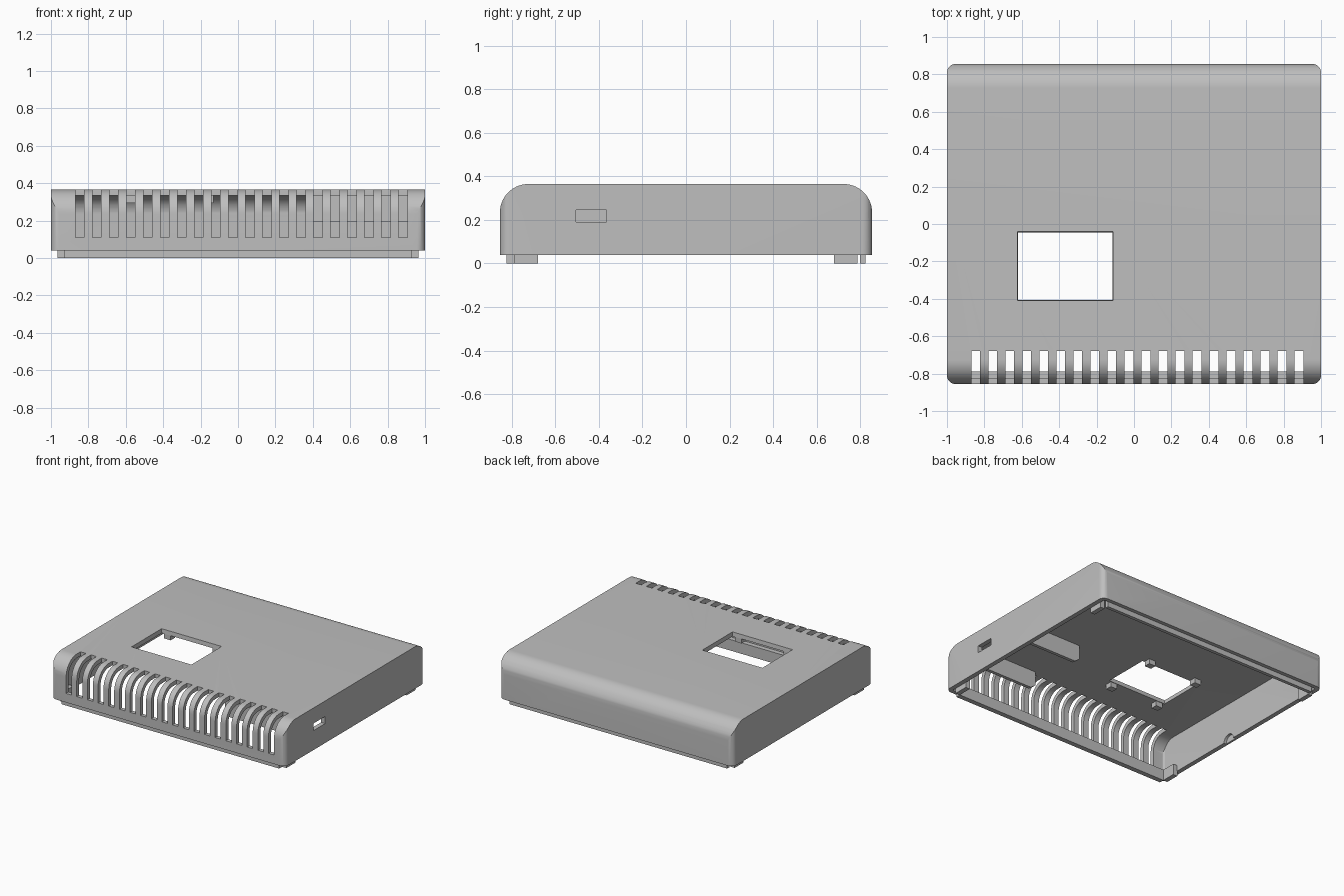
import bpy, bmesh, math
from mathutils import Matrix

cube = bpy.data.objects.get("Cube")
if cube:
    bpy.data.objects.remove(cube)

grey = bpy.data.materials.new("plain grey plastic")
grey.use_nodes = True
grey.diffuse_color = (0.52, 0.52, 0.52, 1)
grey.node_tree.nodes["Principled BSDF"].inputs["Base Color"].default_value = (0.52, 0.52, 0.52, 1)


def finish(name, bm):
    bmesh.ops.recalc_face_normals(bm, faces=bm.faces)
    mesh = bpy.data.meshes.new(name)
    bm.to_mesh(mesh)
    bm.free()
    mesh.materials.append(grey)
    ob = bpy.data.objects.new(name, mesh)
    bpy.context.collection.objects.link(ob)
    return ob


def add_box(bm, x, y, z):
    size = [b - a for a, b in (x, y, z)]
    mid = [(a + b) / 2 for a, b in (x, y, z)]
    bmesh.ops.create_cube(bm, size=1, matrix=Matrix.Translation(mid) @ Matrix.Diagonal((*size, 1)))


def boxes(name, *dims):
    bm = bmesh.new()
    for d in dims:
        add_box(bm, *d)
    return finish(name, bm)


def prism(name, points, offset):
    bm = bmesh.new()
    face = bm.faces.new([bm.verts.new(p) for p in points])
    new = bmesh.ops.extrude_face_region(bm, geom=[face])["geom"]
    bmesh.ops.translate(bm, vec=offset, verts=[v for v in new if isinstance(v, bmesh.types.BMVert)])
    return finish(name, bm)


def boolean(ob, tool, operation):
    mod = ob.modifiers.new(operation, "BOOLEAN")
    mod.operation, mod.object, mod.solver = operation, tool, "EXACT"
    bpy.context.view_layer.objects.active = ob
    bpy.ops.object.modifier_apply(modifier=mod.name)
    bpy.data.objects.remove(tool)


def arc(cx, cy, r, start, n):
    steps = [math.radians(start + 90 * i / n) for i in range(n + 1)]
    return [(cx + r * math.cos(a), cy + r * math.sin(a)) for a in steps]


# Loaf shape: rounded front and back top edges, rounded upright corners
def loaf(name, hx, hy, low, high, r, corner):
    side = [(hy, low)] + arc(hy - r, high - r, r, 0, 14) + arc(r - hy, high - r, r, 90, 14) + [(-hy, low)]
    body = prism(name, [(-hx, y, z) for y, z in side], (2 * hx, 0, 0))
    plan = []
    for i, (sx, sy) in enumerate([(1, 1), (-1, 1), (-1, -1), (1, -1)]):
        plan += arc(sx * (hx - corner), sy * (hy - corner), corner, 90 * i, 8)
    boolean(body, prism("plan", [(x, y, low - 0.1) for x, y in plan], (0, 0, 1)), "INTERSECT")
    return body


# Hollow shell
shell = loaf("case_shell", 1, 0.855, 0.04, 0.365, 0.13, 0.045)
boolean(shell, loaf("cavity", 0.965, 0.825, 0, 0.333, 0.1, 0.015), "DIFFERENCE")

# Row of vent slots wrapping over the front edge
pitch, width = 0.091, 0.047
slots = [((-0.87 + i * pitch, -0.87 + i * pitch + width), (-1, -0.68), (0.11, 0.5)) for i in range(20)]
boolean(shell, boxes("slots", *slots), "DIFFERENCE")

# Screen window with a chamfered rim
bm = bmesh.new()
add_box(bm, (-0.625, -0.11), (-0.41, -0.04), (0.25, 0.375))
for v in bm.verts:
    if v.co.z < 0.3:
        v.co.x += 0.015 if v.co.x < -0.3 else -0.015
        v.co.y += 0.013 if v.co.y < -0.2 else -0.013
boolean(shell, finish("window", bm), "DIFFERENCE")

# Side port
boolean(shell, boxes("port", ((0.9, 1.1), (-0.505, -0.365), (0.19, 0.245))), "DIFFERENCE")

# Half-round notch on the inner lower edge of the right wall
bm = bmesh.new()
bmesh.ops.create_cone(bm, cap_ends=True, segments=24, radius1=0.05, radius2=0.05, depth=0.04,
                      matrix=Matrix.Translation((-0.965, -0.12, 0.04)) @ Matrix.Rotation(math.pi / 2, 4, "Y"))
boolean(shell, finish("notch", bm), "DIFFERENCE")

bpy.ops.object.select_all(action="DESELECT")
shell.select_set(True)
bpy.context.view_layer.objects.active = shell
bpy.ops.object.shade_smooth_by_angle(angle=math.radians(25))

# Locating lips and corner tabs below the rim
boxes("front_lip", ((-0.93, 0.93), (-0.826, -0.788), (0, 0.085)))
boxes("back_lip", ((-0.93, 0.93), (0.8, 0.826), (0, 0.085)))
for side, s in (("left", 1), ("right", -1)):
    x = tuple(sorted((s * 0.93, s * 0.966)))
    boxes(side + "_front_tab", (x, (-0.79, -0.68), (0, 0.085)))
    boxes(side + "_back_tab", (x, (0.68, 0.787), (0, 0.085)))

# Board guides hanging from the ceiling, lower free corner clipped
for name, y in (("front_guide", -0.67), ("rear_guide", -0.19)):
    outline = [(0.36, 0.34), (0.97, 0.34), (0.97, 0.195), (0.4, 0.195), (0.36, 0.225)]
    prism(name, [(x, y, z) for x, z in outline], (0, 0.025, 0))

# Screen mounting posts
for i, x in enumerate((-0.575, -0.16)):
    for j, y in enumerate((-0.435, -0.015)):
        boxes(f"screen_post_{2 * i + j + 1}", ((x - 0.028, x + 0.028), (y - 0.025, y + 0.025), (0.295, 0.34)))
